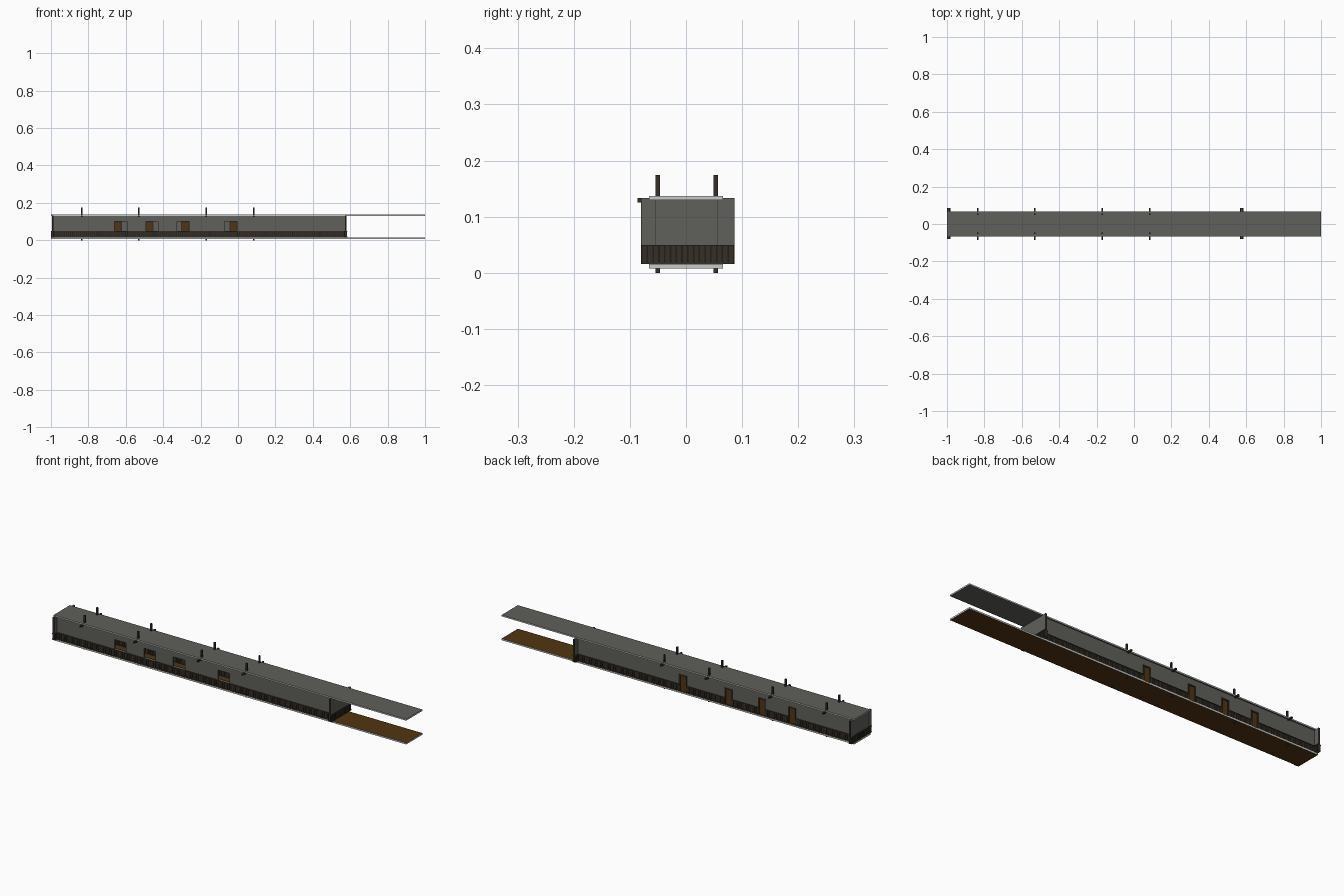
import bpy, bmesh

if "Cube" in bpy.data.objects:
    bpy.data.objects.remove(bpy.data.objects["Cube"])

def mat(name, c):
    m = bpy.data.materials.new(name)
    m.diffuse_color = (*c, 1)
    m.use_nodes = True
    m.node_tree.nodes["Principled BSDF"].inputs["Base Color"].default_value = m.diffuse_color
    return m

GREY = mat("plaster grey", (0.115, 0.117, 0.105))
BROWN = mat("floor brown", (0.085, 0.036, 0.006))
WOOD = mat("dark wood", (0.036, 0.028, 0.020))
GAP = mat("panel shadow", (0.016, 0.013, 0.010))
PALE = mat("pale edge", (0.58, 0.60, 0.59))

def boxes(name, items, material):
    """One object from a list of (x0, x1, y0, y1, z0, z1) boxes."""
    bm = bmesh.new()
    for x0, x1, y0, y1, z0, z1 in items:
        vs = bmesh.ops.create_cube(bm, size=1)["verts"]
        for v in vs:
            v.co = (x1 if v.co.x > 0 else x0,
                    y1 if v.co.y > 0 else y0,
                    z1 if v.co.z > 0 else z0)
    me = bpy.data.meshes.new(name)
    bm.to_mesh(me)
    bm.free()
    ob = bpy.data.objects.new(name, me)
    bpy.context.collection.objects.link(ob)
    me.materials.append(material)
    return ob

def slab(name, z0, z1, material):
    ob = boxes(name, [(-1, 1, -0.066, 0.066, z0, z1)], material)
    ob.data.materials.append(PALE)
    for p in ob.data.polygons:          # pale cut edges
        p.material_index = 0 if abs(p.normal.z) > 0.5 else 1

L, R = -0.99, 0.575                     # ends of the side walls
FLOOR, RAIL, CEIL = 0.016, 0.050, 0.130
PITCH = 0.0105
WINDOWS = [(-0.66, -0.593), (-0.493, -0.427), (-0.327, -0.26), (-0.072, -0.006)]
DOORS = [-0.643, -0.474, -0.283, -0.024]
DOOR_HALF, DOOR_TOP = 0.021, 0.098

slab("floor_slab", 0.008, FLOOR, BROWN)
slab("roof_slab", CEIL, 0.137, GREY)

def gaps(spans):
    """Stretches of wall left between openings."""
    edges = [L] + [e for s in spans for e in s] + [R]
    return list(zip(edges[::2], edges[1::2]))

# front wall with open windows
fy = (-0.059, -0.050)
boxes("front_wall",
      [(L, R, *fy, FLOOR, RAIL), (L, R, *fy, 0.10, CEIL)]
      + [(a, b, *fy, RAIL, 0.10) for a, b in gaps(WINDOWS)], GREY)

# back wall with doors
by = (0.050, 0.059)
door_spans = [(c - DOOR_HALF, c + DOOR_HALF) for c in DOORS]
boxes("back_wall",
      [(L, R, *by, DOOR_TOP, CEIL)]
      + [(a, b, *by, FLOOR, DOOR_TOP) for a, b in gaps(door_spans)], GREY)
boxes("doors", [(a, b, 0.052, 0.057, FLOOR, DOOR_TOP) for a, b in door_spans], BROWN)
frames = []
for a, b in door_spans:
    frames += [(a - 0.001, a + 0.005, 0.049, 0.062, FLOOR, DOOR_TOP),
               (b - 0.005, b + 0.001, 0.049, 0.062, FLOOR, DOOR_TOP),
               (a - 0.001, b + 0.001, 0.049, 0.062, DOOR_TOP - 0.004, DOOR_TOP + 0.002)]
boxes("door_frames", frames, WOOD)

# end walls, wider than the slabs, with dark edge trim
EY = (-0.079, 0.0855)
ENDS = [(-0.995, -0.986), (0.571, 0.580)]
boxes("end_walls", [(a, b, *EY, FLOOR, 0.133) for a, b in ENDS], GREY)
boxes("end_wall_trim",
      [(a, b, y - 0.001, y + 0.001, FLOOR, 0.133) for a, b in ENDS for y in EY], WOOD)
boxes("end_wall_seams",
      [(a - 0.0004, b + 0.0004, y, y + 0.001, RAIL, CEIL)
       for a, b in ENDS for y in (-0.055, 0.055)], WOOD)

# slatted wainscot: backing plates, then rails and slats
backing, slats = [], []

def wainscot(a, b, plane, out, along_x):
    def add(store, u0, u1, depth, z0, z1):
        d0, d1 = sorted((plane, plane + out * depth))
        store.append((u0, u1, d0, d1, z0, z1) if along_x else (d0, d1, u0, u1, z0, z1))
    add(backing, a, b, 0.0012, FLOOR, RAIL)
    add(slats, a, b, 0.0050, RAIL - 0.004, RAIL)
    add(slats, a, b, 0.0045, FLOOR, FLOOR + 0.004)
    n = max(1, round((b - a) / PITCH))
    step = (b - a) / n
    for i in range(n):
        u = a + (i + 0.5) * step
        add(slats, u - step * 0.36, u + step * 0.36, 0.0035, FLOOR + 0.004, RAIL - 0.004)

for face, out in ((fy[0], -1), (fy[1], 1)):
    wainscot(L, R, face, out, True)
for face, out in ((by[0], -1), (by[1], 1)):
    for a, b in gaps(door_spans):
        wainscot(a, b, face, out, True)
for a, b in ENDS:
    wainscot(*EY, a, -1, False)
    wainscot(*EY, b, 1, False)
boxes("wainscot_backing", backing, GAP)
boxes("wainscot_slats", slats, WOOD)

# timber posts through the slabs and cross beams under the roof
XS = (-0.835, -0.53, -0.17, 0.085)
boxes("posts", [(x - 0.004, x + 0.004, y - 0.004, y + 0.004, 0, 0.174)
                for x in XS for y in (-0.050, 0.053)], WOOD)
boxes("cross_beams", [(x - 0.004, x + 0.004, -0.0865, 0.0855, 0.125, 0.133)
                      for x in XS], WOOD)
